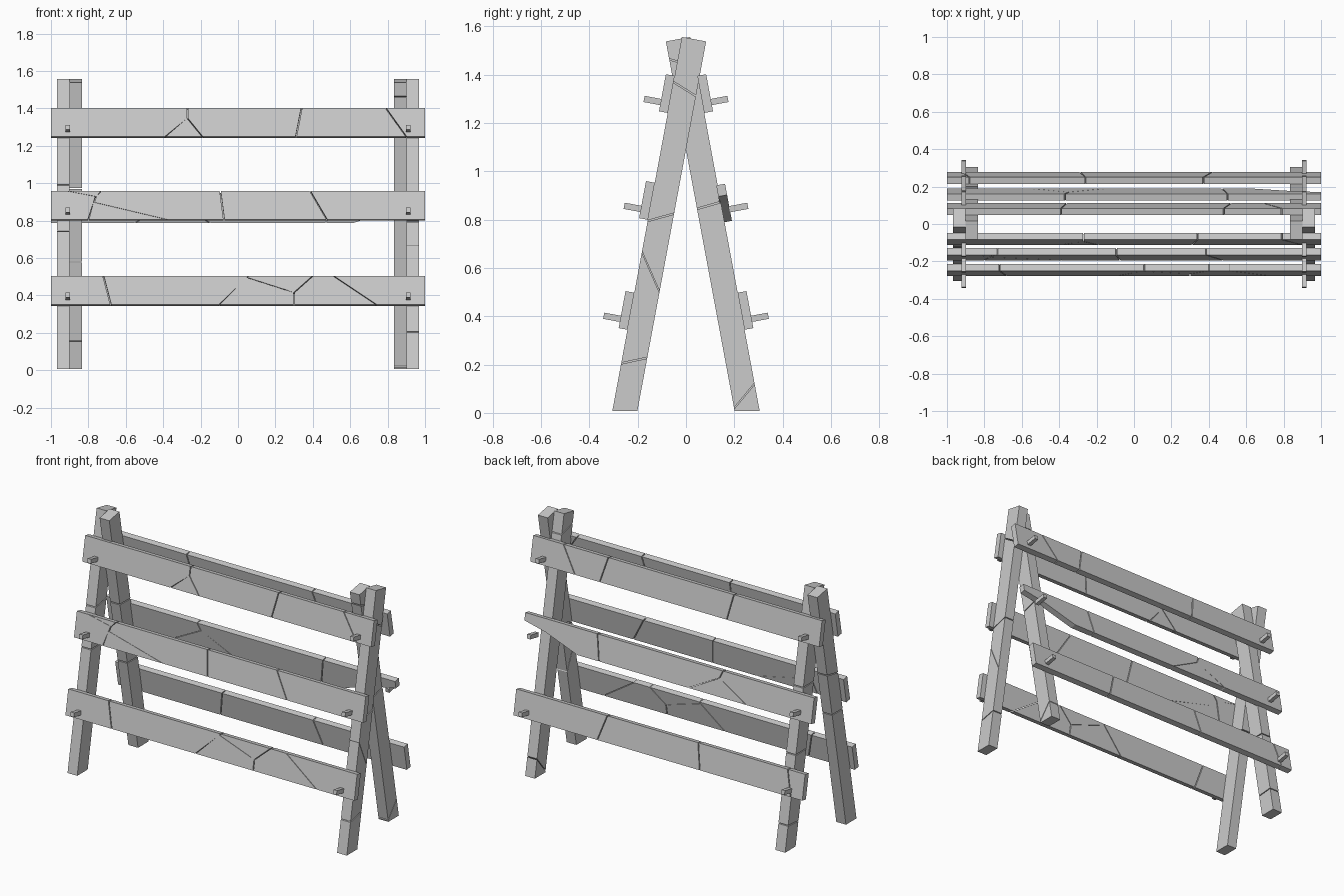
import bpy, bmesh, math
from mathutils import Vector

if "Cube" in bpy.data.objects:
    bpy.data.objects.remove(bpy.data.objects["Cube"])

TILT = math.atan(0.186)
S, C = math.sin(TILT), math.cos(TILT)
GAP = 0.003
FRONT, BACK = -1, 1


def on_frame(x, along, out, side):
    """Point given by x, distance up the leg and distance out from the leg face."""
    return Vector((x, side * (0.305 - along * S + out * C), 0.008 + along * C + out * S))


def board(name, cracks, depth, place):
    """Flat board split into pieces. Cracks are polylines of (length, width fraction);
    the first and last are the board ends."""
    bm = bmesh.new()
    last = len(cracks) - 2
    for i in range(last + 1):
        a, b = list(cracks[i]), list(cracks[i + 1])
        # drop stems shared by branching cracks
        while len(a) > 1 and len(b) > 1 and a[-2:] == b[-2:]:
            a.pop(), b.pop()
        while len(a) > 1 and len(b) > 1 and a[:2] == b[:2]:
            a.pop(0), b.pop(0)
        ga = 0 if i == 0 else GAP
        gb = 0 if i == last else GAP
        outline = [(u + ga, v) for u, v in a] + [(u - gb, v) for u, v in reversed(b)]
        rings = [[bm.verts.new(place(u, v, d)) for u, v in outline] for d in depth]
        n = len(outline)
        bm.faces.new(rings[0])
        bm.faces.new(rings[1][::-1])
        for k in range(n):
            m = (k + 1) % n
            bm.faces.new((rings[0][k], rings[1][k], rings[1][m], rings[0][m]))
    bmesh.ops.recalc_face_normals(bm, faces=bm.faces)
    mesh = bpy.data.meshes.new(name)
    bm.to_mesh(mesh)
    bm.free()
    bpy.context.collection.objects.link(bpy.data.objects.new(name, mesh))


def leg(name, side, x0, x1, cracks):
    w = 0.102
    ends = [[(0, 0), (w * S / C, 1)]], [[(1.575, 0), (1.575, 1)]]
    board(name, ends[0] + cracks + ends[1], (x0, x1),
          lambda u, v, d: on_frame(d, u, -v * w, side))


def plank(name, side, start, cracks, right_end=((1, 0), (1, 1)), out=0.0):
    board(name, [[(-1, 0), (-1, 1)]] + cracks + [list(right_end)], (out, out + 0.037),
          lambda u, v, d: on_frame(u, start + v * 0.156, d, side))


# Crossed legs: front pair outside, back pair inside
leg("front_leg_right", FRONT, 0.9, 0.967,
    [[(0.20, 0), (0.243, 1)], [(0.67, 0), (0.52, 1)], [(0.80, 0), (0.85, 1)], [(1.385, 0), (1.345, 1)]])
leg("front_leg_left", FRONT, -0.967, -0.9,
    [[(0.75, 0), (0.77, 1)], [(1.0, 0), (1.04, 1)]])
leg("back_leg_right", BACK, 0.833, 0.9,
    [[(0.115, 0), (0.03, 1)], [(0.88, 0), (0.87, 1)], [(1.45, 0), (1.5, 1)]])
leg("back_leg_left", BACK, -0.9, -0.833,
    [[(0.16, 0), (0.17, 1)], [(0.58, 0), (0.6, 1)], [(0.98, 0), (1.0, 1)]])

LOW, MID, TOP = 0.342, 0.805, 1.255

# Front planks
stem = [(-0.27, 0.64), (-0.27, 1)]
plank("front_top_plank", FRONT, TOP,
      [[(-0.39, 0)] + stem, [(-0.19, 0)] + stem, [(0.31, 0), (0.34, 1)], [(0.90, 0), (0.79, 1)]],
      )
stem = [(-0.77, 0.6), (-0.76, 0.8)]
plank("front_middle_plank", FRONT, MID,
      [[(-0.80, 0)] + stem + [(-0.92, 1)], [(-0.80, 0)] + stem + [(-0.73, 1)],
       [(-0.38, 0)] + stem + [(-0.73, 1)],
       [(-0.075, 0), (-0.095, 1)], [(0.475, 0), (0.385, 1)]])
plank("front_bottom_plank", FRONT, LOW,
      [[(-0.68, 0), (-0.72, 1)], [(-0.10, 0), (0.05, 0.94), (0.055, 1)],
       [(0.30, 0), (0.30, 0.42), (0.05, 0.94), (0.055, 1)],
       [(0.30, 0), (0.30, 0.42), (0.40, 1)], [(0.74, 0), (0.51, 1)]])

# Back planks; the middle one has a broken lower corner
plank("back_top_plank", BACK, TOP,
      [[(-0.36, 0), (-0.39, 1)], [(0.52, 0), (0.48, 1)], [(0.69, 0), (0.79, 1)]])
stem = [(-0.35, 0.7), (-0.37, 1)]
plank("back_middle_plank", BACK, MID - 0.01,
      [[(-0.55, 0)] + stem, [(-0.15, 0)] + stem, [(0.47, 0), (0.5, 1)]],
      ((0.62, 0), (0.85, 0.5), (1, 0.7), (1, 1)), -0.006)
plank("back_bottom_plank", BACK, LOW,
      [[(-0.92, 0), (-0.88, 1)], [(-0.29, 0), (-0.26, 1)], [(0.42, 0), (0.37, 1)]])

# Square pegs through each plank end
for side, label in ((FRONT, "front"), (BACK, "back")):
    for level, start in (("bottom", LOW), ("middle", MID), ("top", TOP)):
        for sx, end in ((-1, "left"), (1, "right")):
            board(f"{label}_{level}_peg_{end}",
                  [[(0.027, 0), (0.027, 1)], [(0.107, 0), (0.107, 1)]], (0.897, 0.922),
                  lambda u, v, d: on_frame(sx * d, start + 0.026 + v * 0.026, u, side))
